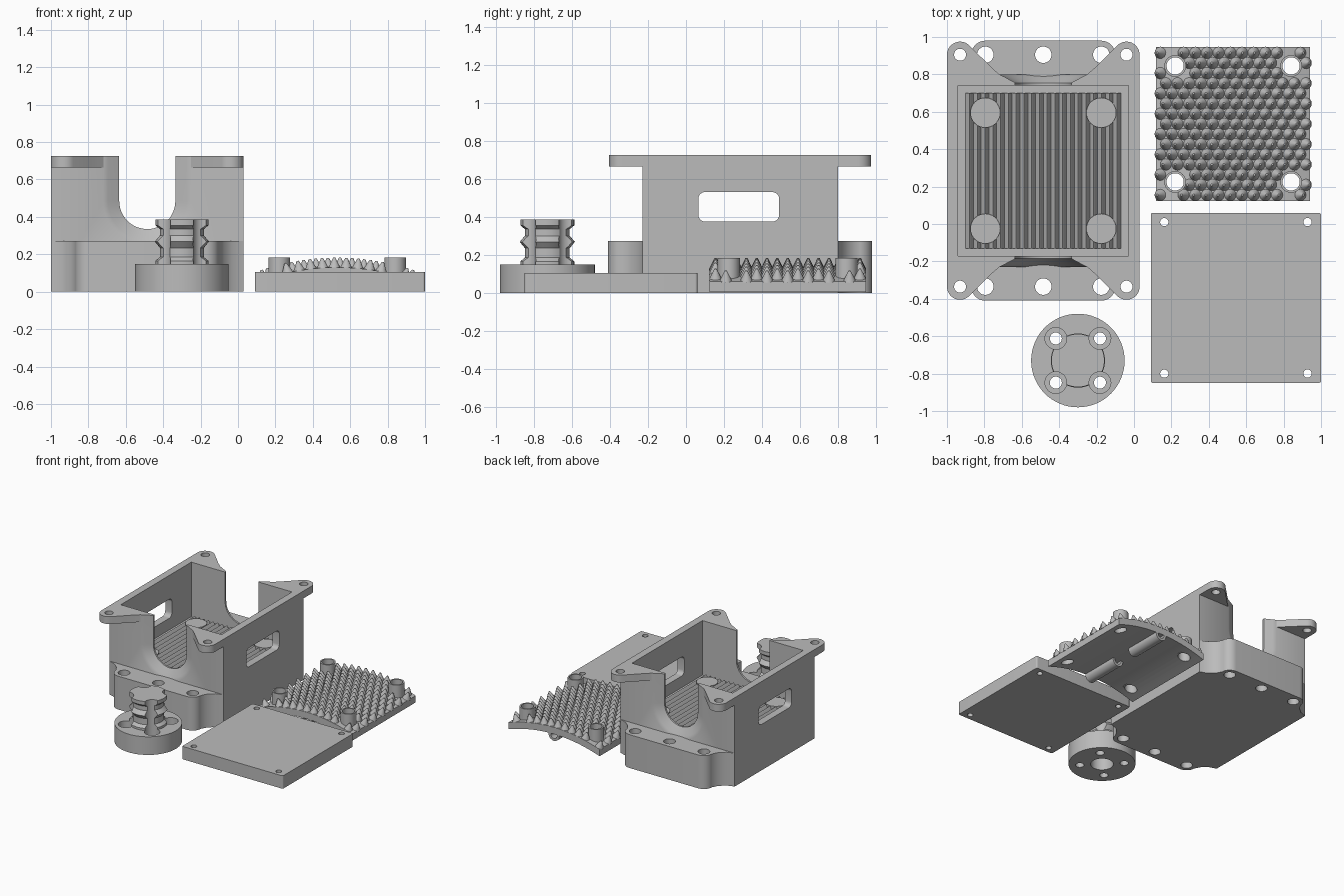
import bpy, bmesh
from math import sin, cos, pi, radians, sqrt
from mathutils import Matrix, Vector

cube = bpy.data.objects.get("Cube")
if cube:
    bpy.data.objects.remove(cube, do_unlink=True)

grey = bpy.data.materials.new("plain grey")
grey.use_nodes = True
grey.diffuse_color = (0.5, 0.5, 0.5, 1)
grey.node_tree.nodes["Principled BSDF"].inputs["Base Color"].default_value = (0.5, 0.5, 0.5, 1)


def make(name, bm):
    bmesh.ops.recalc_face_normals(bm, faces=bm.faces)
    mesh = bpy.data.meshes.new(name)
    bm.to_mesh(mesh)
    bm.free()
    mesh.materials.append(grey)
    ob = bpy.data.objects.new(name, mesh)
    bpy.context.collection.objects.link(ob)
    return ob


def loft(name, rings):
    bm = bmesh.new()
    rows = [[bm.verts.new(p) for p in ring] for ring in rings]
    n = len(rows[0])
    for a, b in zip(rows, rows[1:]):
        for i in range(n):
            bm.faces.new((a[i], a[(i + 1) % n], b[(i + 1) % n], b[i]))
    bm.faces.new(rows[0])
    bm.faces.new(rows[-1])
    return make(name, bm)


def place(u, v, w, axis):
    return {"Z": (u, v, w), "Y": (u, w, v), "X": (w, u, v)}[axis]


def prism(name, pts, lo, hi, axis="Z"):
    return loft(name, [[place(u, v, w, axis) for u, v in pts] for w in (lo, hi)])


def arc(cx, cy, r, a0, a1, n=10):
    return [(cx + r * cos(radians(a0 + (a1 - a0) * i / n)),
             cy + r * sin(radians(a0 + (a1 - a0) * i / n))) for i in range(n + 1)]


def disc(cx, cy, r, lo, hi, axis="Z", name="cutter"):
    return prism(name, arc(cx, cy, r, 0, 360, 40)[:-1], lo, hi, axis)


def rect(x0, x1, y0, y1, r=0.0):
    if not r:
        return [(x0, y0), (x1, y0), (x1, y1), (x0, y1)]
    return (arc(x1 - r, y1 - r, r, 0, 90, 6) + arc(x0 + r, y1 - r, r, 90, 180, 6)
            + arc(x0 + r, y0 + r, r, 180, 270, 6) + arc(x1 - r, y0 + r, r, 270, 360, 6))


def cut(ob, cutters):
    bpy.context.view_layer.objects.active = ob
    for c in cutters:
        mod = ob.modifiers.new("cut", "BOOLEAN")
        mod.operation, mod.solver, mod.object = "DIFFERENCE", "EXACT", c
        bpy.ops.object.modifier_apply(modifier=mod.name)
        bpy.data.objects.remove(c, do_unlink=True)
    return ob


signs = [(sx, sy) for sx in (-1, 1) for sy in (-1, 1)]

# Housing: box with open top, flared U slots front and back, side windows
CX, CY, H = -0.485, 0.285, 0.515
FLOOR, TOP = 0.28, 0.725
IN = H - 0.06
housing = prism("housing_box", rect(CX - H, CX + H, CY - H, CY + H), 0, TOP)


def slot_ring(y, grow):
    r = 0.15 + grow
    pts = [(r, 0.9)] + arc(0, 0.485, r, 0, -180, 24) + [(-r, 0.9)]
    return [(CX + u, y, v) for u, v in pts]


def slot(s):
    steps = [(H - 0.2, 0), (H - 0.045, 0), (H - 0.038, 0.012), (H - 0.026, 0.035),
             (H - 0.012, 0.06), (H, 0.085), (H + 0.02, 0.12)]
    return loft("cutter", [slot_ring(CY + s * d, g) for d, g in steps])


cut(housing, [prism("cutter", rect(CX - IN, CX + IN, CY - IN, CY + IN), FLOOR, 1),
              slot(1), slot(-1),
              prism("cutter", rect(0.065, 0.49, 0.375, 0.53, 0.035), -1.2, 0.2, "X")])

# Corner ears and mounting flanges
ear = [(H, 0.48)] + arc(0.445, 0.62, 0.07, 0, 135, 14) + [(0.32, 0.595), (0.275, 0.55),
                                                       (0.235, H), (0.235, 0.48)]
for sx, sy in signs:
    ob = prism("housing_ear", [(CX + sx * u, CY + sy * v) for u, v in ear], 0.665, TOP)
    cut(ob, [disc(CX + sx * 0.445, CY + sy * 0.62, 0.032, 0.5, 1)])

half = [(H, 0.48), (H, H), (0.455, 0.535), (0.41, 0.575)] + arc(0.31, 0.62, 0.075, 0, 90)
for sy in (-1, 1):
    outline = half + [(-u, v) for u, v in reversed(half)]
    ob = prism("mounting_flange", [(CX + u, CY + sy * v) for u, v in outline], 0, 0.272)
    cut(ob, [disc(CX + d, CY + sy * 0.62, 0.044, -1, 1) for d in (-0.31, 0, 0.31)])

# Ridged floor with flat round pads
N, W = 20, 0.415
ridge = [(CX - W, FLOOR - 0.03)]
for i in range(N):
    x, p = CX - W + 2 * W * i / N, 2 * W / N
    ridge += [(x + p * k, FLOOR + 0.004 + 0.034 * sin(pi * k) ** 2) for k in (0, .2, .35, .5, .65, .8)]
ridge += [(CX + W, FLOOR + 0.004), (CX + W, FLOOR - 0.03)]
prism("ridged_floor", ridge, CY - W, CY + W, "Y")
for sx, sy in signs:
    disc(CX + sx * 0.31, CY + sy * 0.31, 0.08, FLOOR - 0.02, FLOOR + 0.042, name="floor_pad")

# Flat cover plate
cover = prism("cover_plate", rect(0.09, 1.0, -0.85, 0.06, 0.012), 0, 0.105)
cut(cover, [disc(0.545 + sx * 0.383, -0.395 + sy * 0.405, 0.022, -1, 1) for sx, sy in signs])

# Arched plate with spikes, corner sleeves and axle tubes
PX, PY, PW, R = 0.53, 0.535, 0.412, 1.236
CZ = 0.13 - R


def surface(x):
    return CZ + sqrt(R * R - (x - PX) ** 2)


xs = [PX + PW * (i / 12 - 1) for i in range(25)]
profile = [(x, surface(x)) for x in xs] + [(x, surface(x) - 0.055) for x in reversed(xs)]
plate = prism("arched_plate", profile, PY - PW, PY + PW, "Y")
posts = [(PX + sx * 0.31, PY + sy * 0.31) for sx, sy in signs]
cut(plate, [disc(x, y, 0.046, -1, 1) for x, y in posts])
for x, y in posts:
    sleeve = disc(x, y, 0.058, surface(x) - 0.045, 0.183, name="corner_sleeve")
    cut(sleeve, [disc(x, y, 0.046, -1, 1)])
for lo, hi in ((PY - PW, PY - 0.09), (PY + 0.09, PY + PW)):
    tube = disc(PX, 0.068, 0.048, lo, hi, "Y", "axle_tube")
    cut(tube, [disc(PX, 0.068, 0.028, lo - 0.1, hi + 0.1, "Y")])

bm = bmesh.new()
for row in range(15):
    for col in range(13):
        x = PX - 0.39 + 0.0625 * col + (0.03 if row % 2 else 0)
        y = PY - 0.38 + 0.0543 * row
        if any((x - a) ** 2 + (y - b) ** 2 < 0.075 ** 2 for a, b in posts):
            continue
        out = Vector((x - PX, 0, surface(x) - CZ)).normalized()
        m = Matrix.Translation(Vector((x, y, surface(x))) + out * 0.024)
        m = m @ out.to_track_quat("Z", "Y").to_matrix().to_4x4()
        bmesh.ops.create_cone(bm, cap_ends=True, segments=16, radius1=0.033,
                              radius2=0.006, depth=0.056, matrix=m)
make("spikes", bm)

# Knob: turned stem on a round base, fluted by four screw holes
KX, KY = -0.3, -0.73
turned = [(0.25, 0), (0.25, 0.148), (0.142, 0.148), (0.142, 0.165), (0.118, 0.185),
          (0.118, 0.235), (0.145, 0.268), (0.118, 0.3), (0.118, 0.335),
          (0.142, 0.355), (0.142, 0.385)]
knob = loft("knob", [[(x, y, z) for x, y in arc(KX, KY, r, 0, 360, 64)[:-1]] for r, z in turned])
holes = [(KX + sx * 0.118, KY + sy * 0.118) for sx, sy in signs]
cut(knob, [disc(x, y, 0.058, 0.06, 1) for x, y in holes]
    + [disc(x, y, 0.032, -1, 0.2) for x, y in holes] + [disc(KX, KY, 0.085, -1, 0.1)])

# Smooth curved surfaces, keep edges crisp
bpy.ops.object.select_all(action="DESELECT")
for ob in bpy.context.scene.objects:
    if ob.type == "MESH":
        ob.select_set(True)
        bpy.context.view_layer.objects.active = ob
bpy.ops.object.shade_smooth_by_angle(angle=radians(32))
